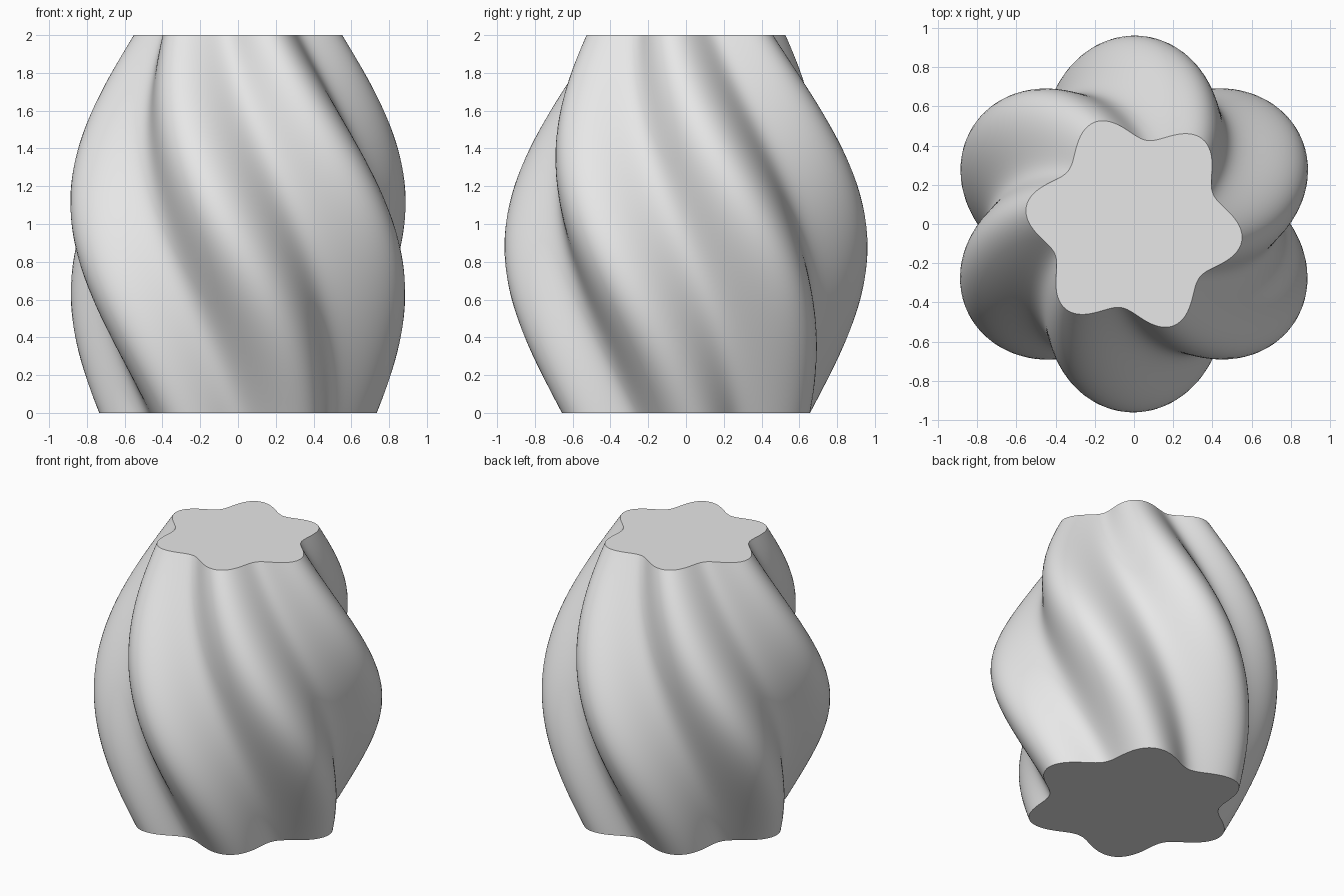
import bpy, bmesh
from math import sin, cos, pi, tau, radians

if "Cube" in bpy.data.objects:
    bpy.data.objects.remove(bpy.data.objects["Cube"])

HEIGHT = 2.0
LOBES = 6
LOBE_DEPTH = 0.127
TWIST = -1.2          # total turn from base to rim, in radians
BASE_R, RIM_R, BULGE = 0.652, 0.494, 0.275
SIDES, RINGS = 180, 80

# Plain grey clay
clay = bpy.data.materials.new("grey clay")
clay.use_nodes = True
grey = (0.8, 0.8, 0.8, 1.0)
clay.diffuse_color = grey
clay.node_tree.nodes["Principled BSDF"].inputs["Base Color"].default_value = grey


def ring(bm, t):
    """One lobed cross-section at height fraction t."""
    mean = BASE_R + (RIM_R - BASE_R) * t + BULGE * sin(pi * t)
    verts = []
    for i in range(SIDES):
        a = tau * i / SIDES
        r = mean * (1 + LOBE_DEPTH * cos(LOBES * a))
        turn = a + TWIST * t
        verts.append(bm.verts.new((r * cos(turn), r * sin(turn), HEIGHT * t)))
    return verts


# Twisted body: stacked lobed rings, joined by quads
bm = bmesh.new()
rings = [ring(bm, k / RINGS) for k in range(RINGS + 1)]
for low, high in zip(rings, rings[1:]):
    for i in range(SIDES):
        j = (i + 1) % SIDES
        bm.faces.new((low[i], low[j], high[j], high[i]))

# Flat base and top
bm.faces.new(rings[0][::-1])
bm.faces.new(rings[-1])

mesh = bpy.data.meshes.new("twisted_vase")
bm.to_mesh(mesh)
bm.free()
mesh.materials.append(clay)
vase = bpy.data.objects.new("twisted_vase", mesh)
bpy.context.collection.objects.link(vase)

# Smooth sides with crisp rims
bpy.ops.object.select_all(action="DESELECT")
vase.select_set(True)
bpy.context.view_layer.objects.active = vase
bpy.ops.object.shade_smooth_by_angle(angle=radians(40))
